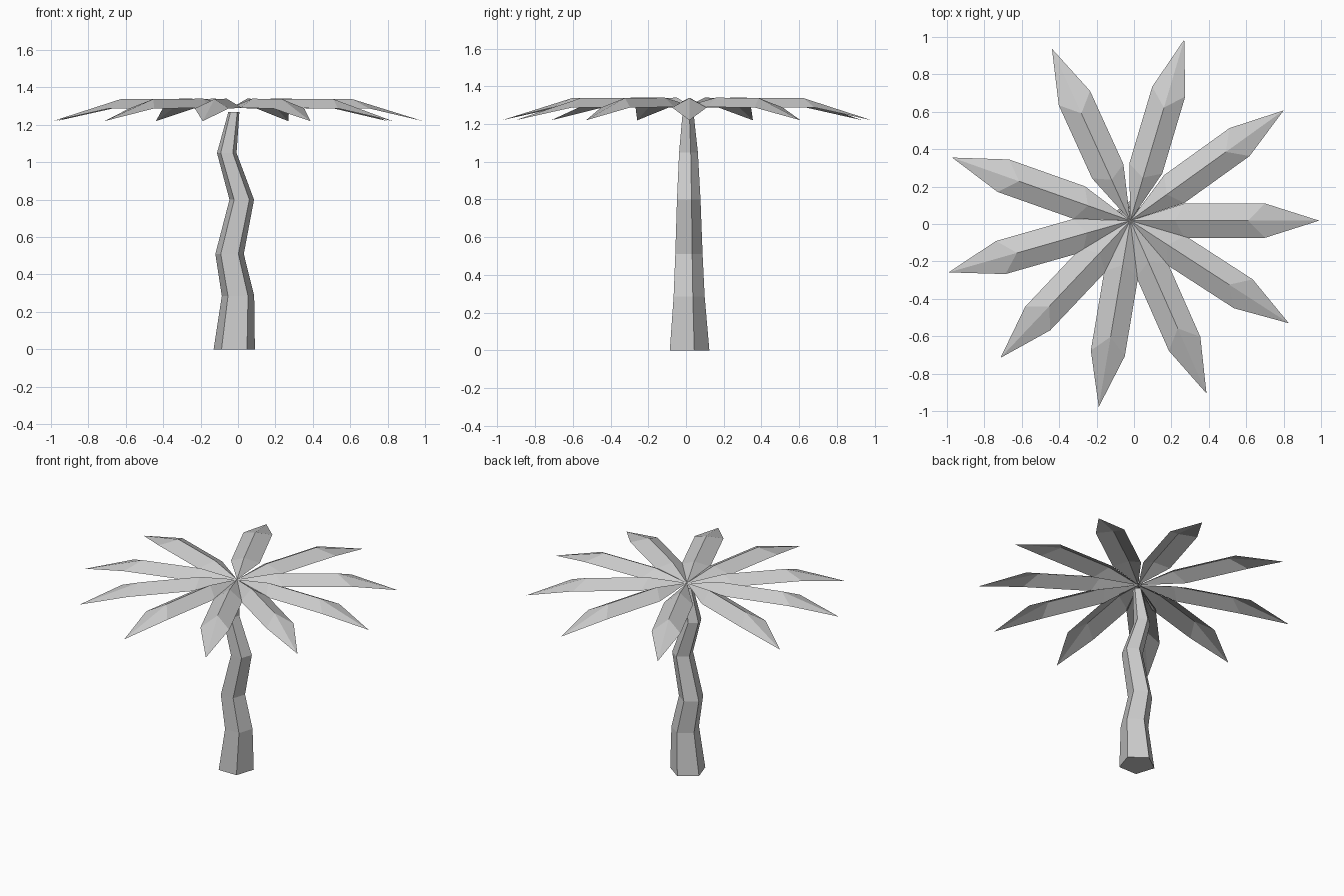
import bpy
from math import sin, cos, radians
from mathutils import Matrix

if "Cube" in bpy.data.objects:
    bpy.data.objects.remove(bpy.data.objects["Cube"])


def make_mesh(name, verts, faces):
    mesh = bpy.data.meshes.new(name)
    mesh.from_pydata(verts, [], faces)
    mesh.update()
    obj = bpy.data.objects.new(name, mesh)
    bpy.context.collection.objects.link(obj)
    return obj


# Trunk: tapering pentagon swept along a zigzag (height, centre x, radius)
levels = [(0, -0.02, 0.116), (0.285, 0.0, 0.091), (0.51, -0.045, 0.08),
          (0.80, 0.02, 0.069), (1.05, -0.06, 0.055), (1.27, -0.022, 0.031)]
SIDES = 5
verts = []
for z, cx, r in levels:
    for i in range(SIDES):
        a = radians(90 + 72 * i)
        verts.append((cx + r * cos(a), 0.008 + r * sin(a), z))
faces = [tuple(reversed(range(SIDES)))]
for k in range(len(levels) - 1):
    for i in range(SIDES):
        j = (i + 1) % SIDES
        b, t = k * SIDES, (k + 1) * SIDES
        faces.append((b + i, b + j, t + j, t + i))
faces.append(tuple(range(len(verts) - SIDES, len(verts))))
make_mesh("trunk", verts, faces)

# Fronds: folded sheets with a raised ridge, fanned around the crown
leaf = [(0, 0, 1.30),
        (0.29, 0.092, 1.29), (0.24, 0, 1.34), (0.29, -0.092, 1.29),
        (0.72, 0.092, 1.288), (0.63, 0, 1.338), (0.72, -0.092, 1.288),
        (1.01, 0, 1.22)]
leaf_faces = [(0, 2, 1), (0, 3, 2), (1, 2, 5, 4), (2, 3, 6, 5), (4, 5, 7), (5, 6, 7)]
angles = [0, 35.7, 73.4, 114.5, 160.5, 195.9, 226.6, 260.4, 293.8, 327.1]
for n, ang in enumerate(angles):
    frond = make_mesh(f"frond_{n + 1}", leaf, leaf_faces)
    frond.data.transform(Matrix.Translation((-0.02, 0.018, 0)) @
                         Matrix.Rotation(radians(ang), 4, 'Z'))
